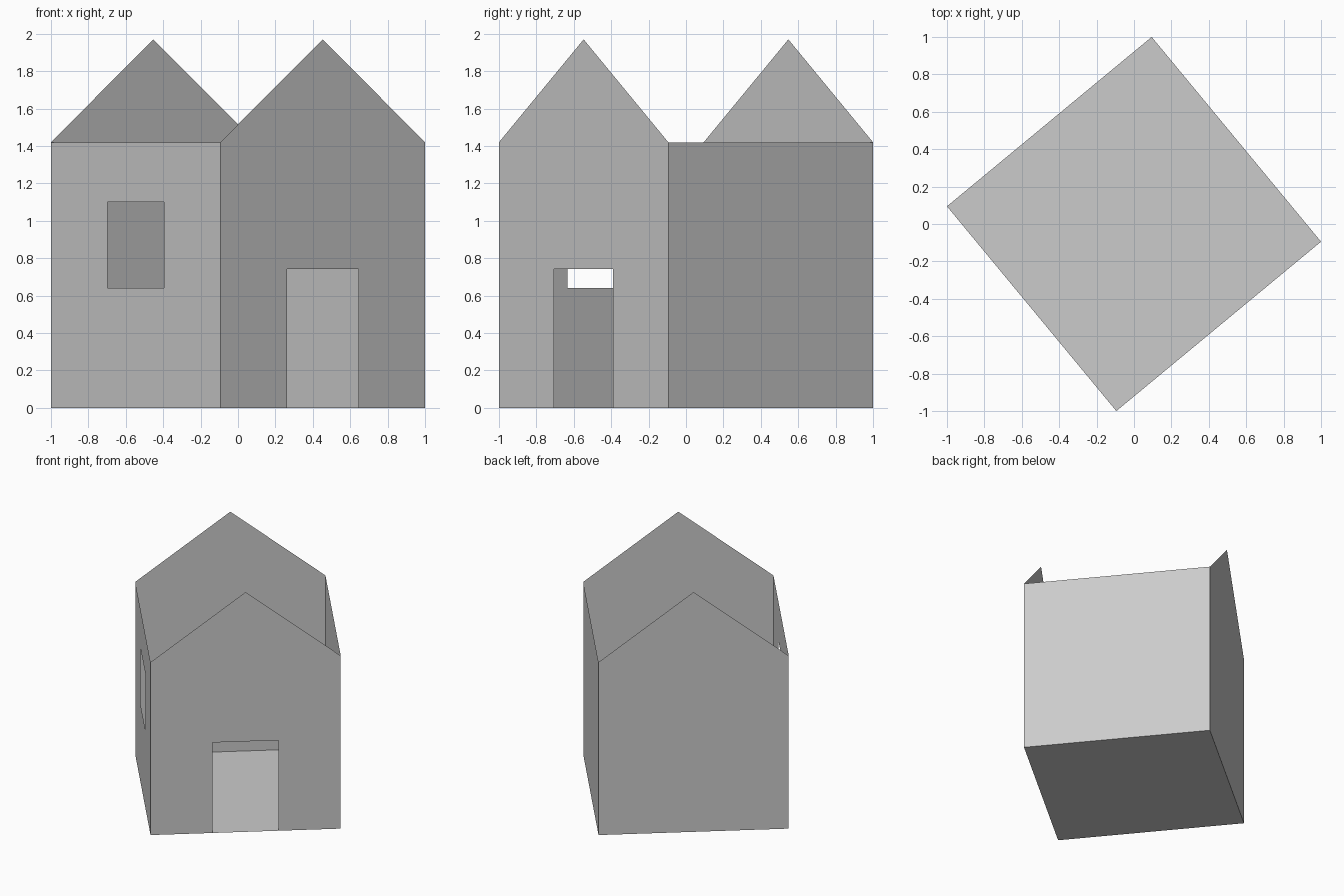
import bpy, bmesh
from math import radians

if "Cube" in bpy.data.objects:
    bpy.data.objects.remove(bpy.data.objects["Cube"])

H = 0.7103          # half side of the square plan
EAVE, APEX = 1.42, 1.97
TURN = radians(39.6)  # whole house is turned on its plot


def sheet(name, loops, normal, turn):
    """Flat sheet bounded by the first loop, with any further loops cut out."""
    bm = bmesh.new()
    for pts in loops:
        vs = [bm.verts.new(p) for p in pts]
        for a, b in zip(vs, vs[1:] + vs[:1]):
            bm.edges.new((a, b))
    bmesh.ops.triangle_fill(bm, edges=bm.edges[:], use_beauty=True, normal=normal)
    for f in bm.faces:
        f.normal_update()
        if f.normal.dot(normal) < 0:
            f.normal_flip()
    me = bpy.data.meshes.new(name)
    bm.to_mesh(me)
    bm.free()
    ob = bpy.data.objects.new(name, me)
    ob.rotation_euler.z = turn
    bpy.context.collection.objects.link(ob)
    return ob


def wall(name, quarter, outline, hole=None):
    """Upright wall drawn as (x, z) points, placed on one side of the square."""
    loops = [[(x, -H, z) for x, z in pts] for pts in (outline, hole) if pts]
    return sheet(name, loops, (0, -1, 0), TURN + radians(90 * quarter))


# Wall outlines
plain = [(-H, 0), (H, 0), (H, EAVE), (-H, EAVE)]
gable = [(-H, 0), (H, 0), (H, EAVE), (0, APEX), (-H, EAVE)]
dw, dh = 0.247, 0.743
door_gable = [(-H, 0), (-dw, 0), (-dw, dh), (dw, dh), (dw, 0),
              (H, 0), (H, EAVE), (0, APEX), (-H, EAVE)]
ww = 0.236
window = [(-ww, 0.64), (ww, 0.64), (ww, 1.10), (-ww, 1.10)]

# Four walls, open roof
wall("door_gable_wall", 0, door_gable)
wall("right_wall", 1, plain)
wall("back_gable_wall", 2, gable)
wall("window_wall", 3, plain, window)

# Floor
sheet("floor", [[(-H, -H, 0), (H, -H, 0), (H, H, 0), (-H, H, 0)]], (0, 0, -1), TURN)
